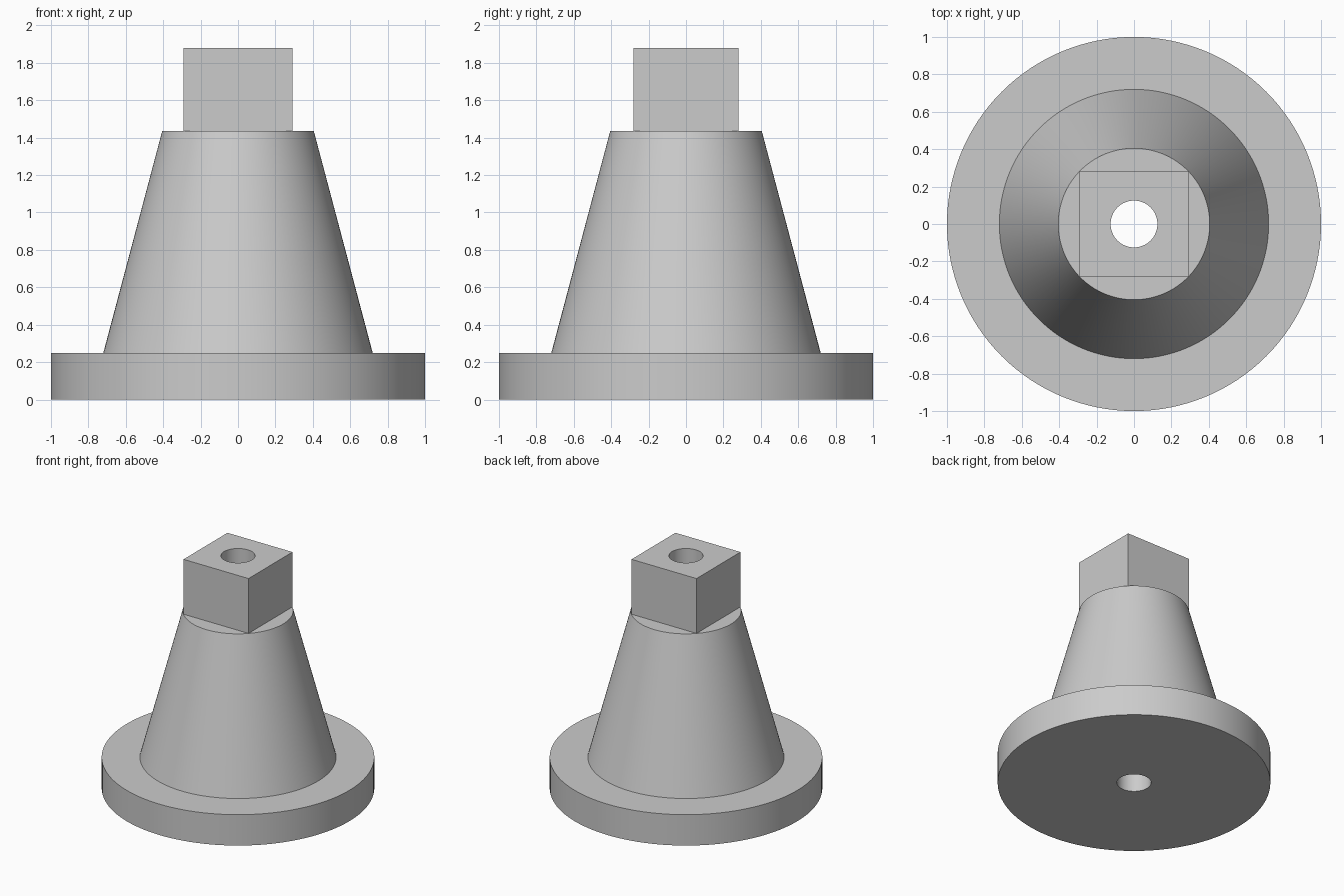
import bpy, bmesh, math

if "Cube" in bpy.data.objects:
    bpy.data.objects.remove(bpy.data.objects["Cube"], do_unlink=True)

SEGMENTS = 128  # multiple of 8, so the square gets exact corners
ANGLES = [2 * math.pi * i / SEGMENTS for i in range(SEGMENTS)]
BORE = 0.125
FLANGE_TOP, CONE_TOP, HEAD_TOP = 0.25, 1.436, 1.88
HEAD_X, HEAD_Y = 0.291, 0.281


def circle(radius, z):
    return [(radius * math.cos(a), radius * math.sin(a), z) for a in ANGLES]


def rectangle(half_x, half_y, z):
    ring = []
    for a in ANGLES:
        reach = max(abs(math.cos(a)), abs(math.sin(a)))
        ring.append((half_x * math.cos(a) / reach, half_y * math.sin(a) / reach, z))
    return ring


# Cross-sections from the underside of the bore, outwards, up and back to the bore
sections = [
    circle(BORE, 0),
    circle(1.0, 0),
    circle(1.0, FLANGE_TOP),                 # round flange
    circle(0.72, FLANGE_TOP),
    circle(0.405, CONE_TOP),                 # tapered body
    rectangle(HEAD_X, HEAD_Y, CONE_TOP),
    rectangle(HEAD_X, HEAD_Y, HEAD_TOP),     # square head
    circle(BORE, HEAD_TOP),
]

# Join the sections into one closed skin, the last one running down the bore
bm = bmesh.new()
rings = [[bm.verts.new(p) for p in ring] for ring in sections]
for k, low in enumerate(rings):
    high = rings[(k + 1) % len(rings)]
    for i in range(SEGMENTS):
        j = (i + 1) % SEGMENTS
        bm.faces.new((low[i], low[j], high[j], high[i]))
bmesh.ops.recalc_face_normals(bm, faces=bm.faces)
mesh = bpy.data.meshes.new("flanged_cone_with_square_head")
bm.to_mesh(mesh)
bm.free()

body = bpy.data.objects.new("flanged_cone_with_square_head", mesh)
bpy.context.collection.objects.link(body)

# Plain grey
grey = bpy.data.materials.new("light_grey")
grey.use_nodes = True
colour = (0.6, 0.6, 0.6, 1)
grey.diffuse_color = colour
grey.node_tree.nodes["Principled BSDF"].inputs["Base Color"].default_value = colour
mesh.materials.append(grey)

# Smooth round walls, sharp edges
bpy.ops.object.select_all(action="DESELECT")
body.select_set(True)
bpy.context.view_layer.objects.active = body
bpy.ops.object.shade_smooth_by_angle(angle=math.radians(30))
